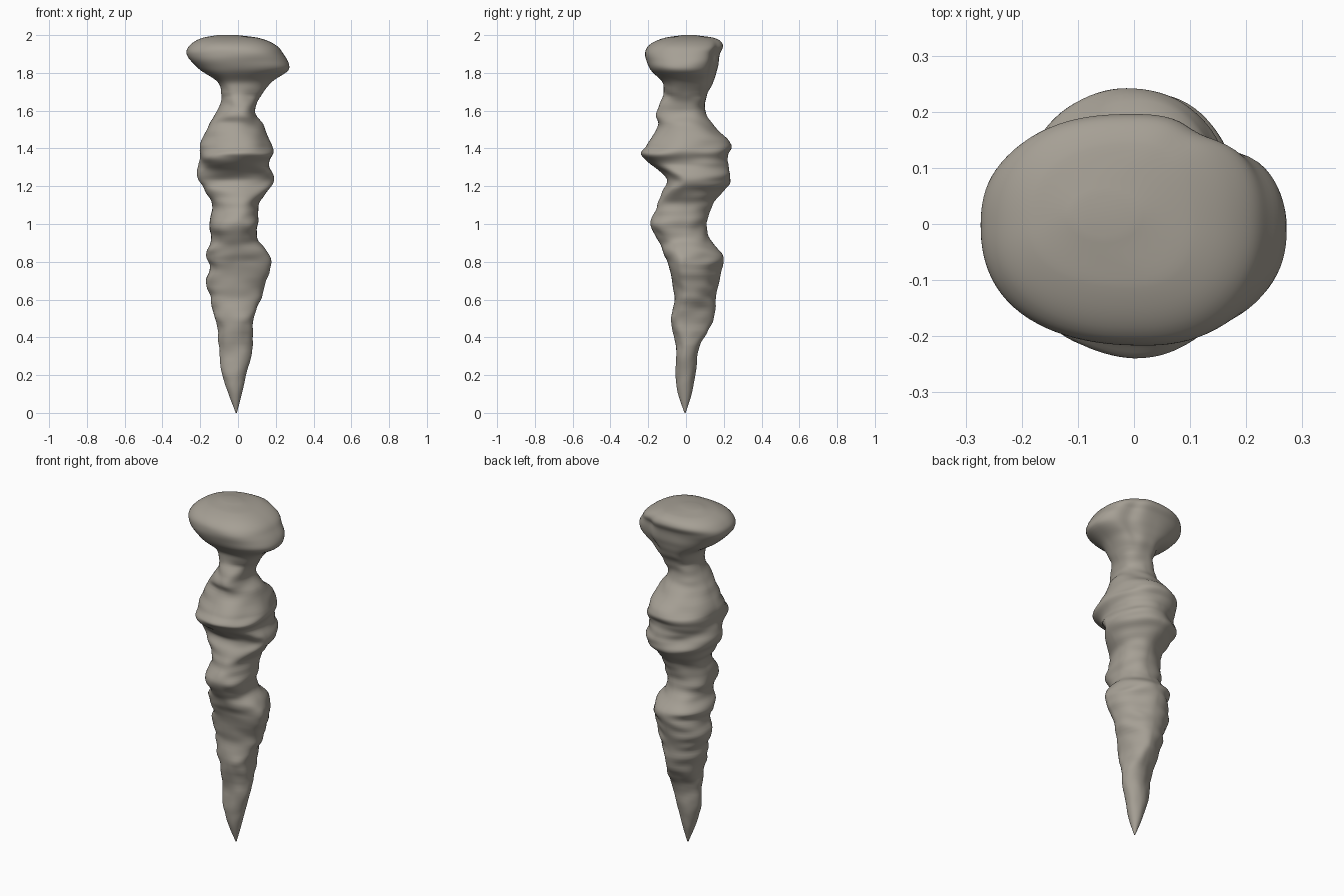
import bpy, bmesh, math
from mathutils import Vector, noise

if "Cube" in bpy.data.objects:
    bpy.data.objects.remove(bpy.data.objects["Cube"])

# Outline stations: height, then reach to left (-x), right (+x), front (-y), back (+y)
P = [
    (0.00, .012, -.006, .008, -.002), (0.10, .050, .020, .042, .030),
    (0.20, .083, .042, .055, .050), (0.35, .100, .080, .052, .070),
    (0.48, .115, .078, .080, .140), (0.60, .145, .120, .060, .160),
    (0.68, .170, .145, .070, .170), (0.78, .148, .170, .095, .200),
    (0.84, .170, .165, .110, .185), (0.92, .140, .105, .150, .130),
    (1.01, .150, .105, .190, .110), (1.10, .135, .110, .150, .140),
    (1.18, .180, .165, .120, .205), (1.24, .200, .187, .105, .235),
    (1.31, .215, .165, .180, .220), (1.37, .208, .187, .243, .225),
    (1.42, .195, .178, .200, .238), (1.53, .150, .130, .150, .140),
    (1.60, .110, .090, .155, .100), (1.68, .090, .125, .120, .110),
    (1.75, .105, .175, .125, .145), (1.82, .205, .270, .190, .165),
    (1.90, .272, .240, .216, .180), (1.95, .250, .195, .190, .195),
    (1.985, .190, .110, .115, .150), (2.00, .110, .000, .020, .050),
]
SIDES, STEPS = 96, 7


def spline(a, b, c, d, t):
    """Hermite interpolation with slopes that respect the uneven heights."""
    h = c[0] - b[0]
    out = [b[0] + h * t]
    for i in range(1, 5):
        m0 = (c[i] - a[i]) / (c[0] - a[0]) * h
        m1 = (d[i] - b[i]) / (d[0] - b[0]) * h
        out.append((2*t**3 - 3*t*t + 1) * b[i] + (t**3 - 2*t*t + t) * m0
                   + (3*t*t - 2*t**3) * c[i] + (t**3 - t*t) * m1)
    return out


def section(bm, row):
    """One lumpy ring; ripples are stretched sideways like dripstone ridges."""
    z, l, r, f, k = row
    cx, cy, hx, hy = (r - l) / 2, (k - f) / 2, (r + l) / 2, (k + f) / 2
    head = max(0, min(1, (z - 1.68) / .1))
    fade = min(1, z / .3) * max(0, min(1, (2 - z) / .1))
    ring = []
    for s in range(SIDES):
        a = 2 * math.pi * s / SIDES
        c, n = math.cos(a), math.sin(a)
        # slightly squared quarter ovals, blended to offset ovals at the ends
        e = 2.35 if head > 0 else 2.15
        q = (abs(c) ** e + abs(n) ** e) ** (-1 / e)
        u = max(0, min(1, (min(l, r, f, k) - .03) / .05))
        x = u * c * q * (r if c > 0 else l) + (1 - u) * (cx + c * hx)
        y = u * n * q * (k if n > 0 else f) + (1 - u) * (cy + n * hy)
        d = abs(2 * c * n)                    # noise acts mostly between the measured sides
        w = noise.noise(Vector((c * .9, n * .9, z * 10)))
        w += .6 * noise.noise(Vector((c * 1.1 + 7, n * 1.1, z * 22)))
        g = 1 + fade * (1 - .75 * head) * w * (.07 + .06 * d)
        # vertical groove at the back right of the cap
        g -= .10 * head * fade * math.exp(-((a - .98) / .2) ** 2)
        ring.append(bm.verts.new((x * g, y * g, z)))
    return ring


# Stalagmite body and cap
bm = bmesh.new()
rows = []
for i in range(len(P) - 1):
    a, d = P[max(i - 1, 0)], P[min(i + 2, len(P) - 1)]
    rows += [spline(a, P[i], P[i + 1], d, j / STEPS) for j in range(STEPS)]
rows.append(P[-1])
rings = [section(bm, r) for r in rows]
for lo, hi in zip(rings, rings[1:]):
    for s in range(SIDES):
        t = (s + 1) % SIDES
        bm.faces.new((lo[s], lo[t], hi[t], hi[s]))
bm.faces.new(rings[0][::-1])
bm.faces.new(rings[-1])
bmesh.ops.recalc_face_normals(bm, faces=bm.faces)
for f in bm.faces:
    f.smooth = True

me = bpy.data.meshes.new("rock_spike")
bm.to_mesh(me)
bm.free()
ob = bpy.data.objects.new("rock_spike", me)
bpy.context.collection.objects.link(ob)

mat = bpy.data.materials.new("warm grey stone")
mat.diffuse_color = (0.38, 0.35, 0.30, 1)
mat.use_nodes = True
mat.node_tree.nodes["Principled BSDF"].inputs["Base Color"].default_value = mat.diffuse_color
me.materials.append(mat)
